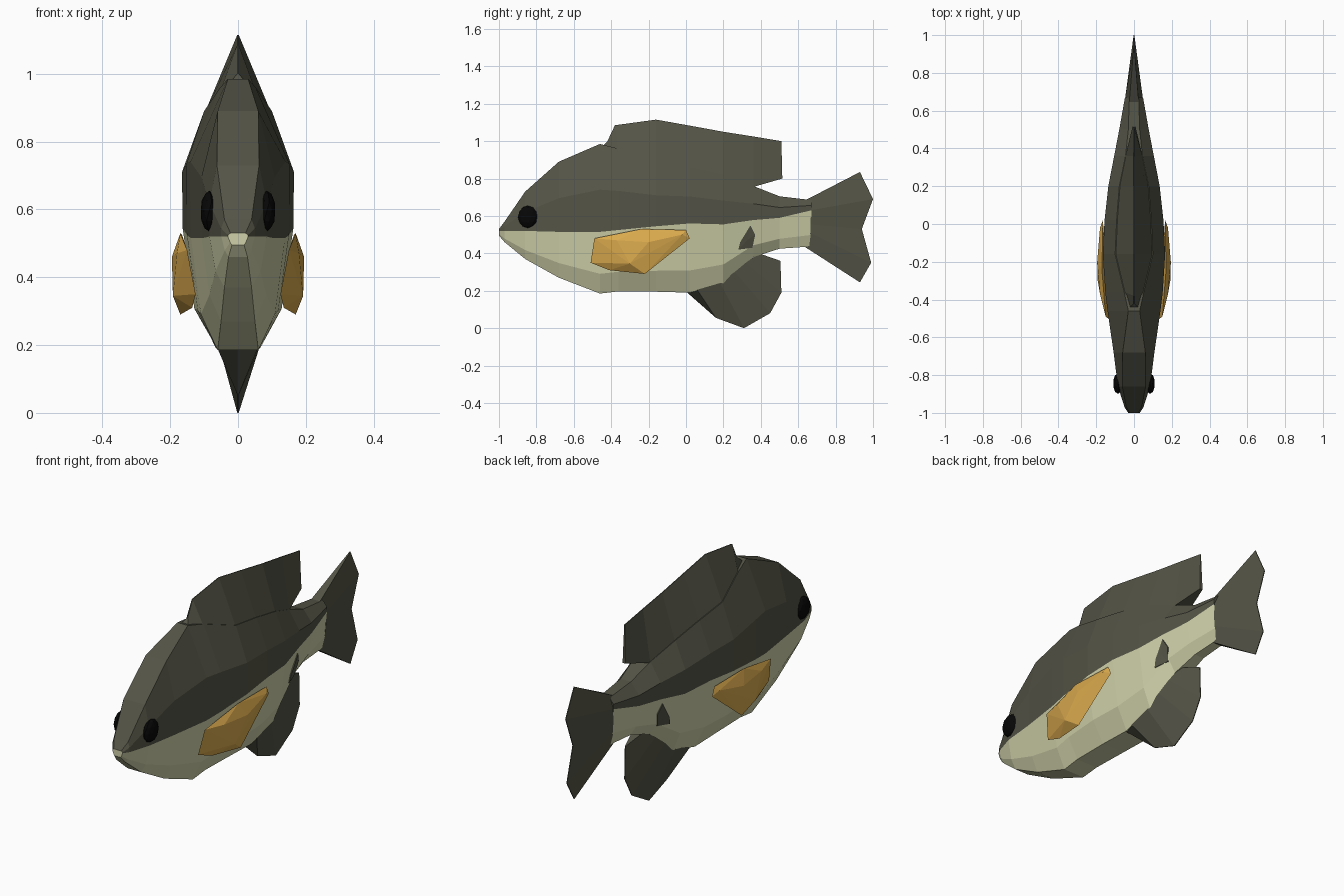
import bpy, bmesh
from mathutils import Vector
from mathutils.bvhtree import BVHTree

if "Cube" in bpy.data.objects:
    bpy.data.objects.remove(bpy.data.objects["Cube"])


def material(name, rgb):
    m = bpy.data.materials.new(name)
    m.diffuse_color = (*rgb, 1)
    m.use_nodes = True
    m.node_tree.nodes["Principled BSDF"].inputs["Base Color"].default_value = m.diffuse_color
    return m


DARK = material("dark olive", (0.088, 0.088, 0.062))
CREAM = material("pale cream", (0.63, 0.64, 0.40))
AMBER = material("amber", (0.70, 0.40, 0.075))
BLACK = material("black", (0.002, 0.002, 0.002))


def make(name, bm, *mats):
    bmesh.ops.recalc_face_normals(bm, faces=bm.faces)
    me = bpy.data.meshes.new(name)
    bm.to_mesh(me)
    bm.free()
    for m in mats:
        me.materials.append(m)
    ob = bpy.data.objects.new(name, me)
    bpy.context.collection.objects.link(ob)
    return ob


# Body stations: y, top z, colour line z, bottom z, widest half width, top half width, bottom half width
STATIONS = [
    (-1.00, 0.53, 0.52, 0.495, 0.030, 0.022, 0.018),
    (-0.97, 0.57, 0.52, 0.460, 0.050, 0.040, 0.028),
    (-0.86, 0.73, 0.52, 0.370, 0.085, 0.062, 0.040),
    (-0.68, 0.89, 0.515, 0.270, 0.108, 0.060, 0.050),
    (-0.46, 0.985, 0.515, 0.185, 0.140, 0.030, 0.060),
    (-0.36, 0.96, 0.525, 0.197, 0.152, 0.052, 0.062),
    (-0.16, 0.89, 0.545, 0.195, 0.165, 0.100, 0.065),
    (0.02, 0.86, 0.560, 0.190, 0.156, 0.092, 0.065),
    (0.20, 0.82, 0.555, 0.240, 0.136, 0.078, 0.065),
    (0.36, 0.76, 0.578, 0.380, 0.105, 0.045, 0.038),
    (0.50, 0.705, 0.590, 0.425, 0.078, 0.030, 0.028),
    (0.67, 0.685, 0.630, 0.437, 0.048, 0.025, 0.025),
]


def build_body():
    bm = bmesh.new()
    rings = []
    for y, zt, zc, zb, w, wt, wb in STATIONS:
        half = [(wt, zt), (w, zc + 0.48 * (zt - zc)), (w * 0.99, zc),
                (w * 0.78, zb + 0.32 * (zc - zb)), (wb, zb)]
        loop = half + [(-x, z) for x, z in reversed(half)]
        rings.append([bm.verts.new((x, y, z)) for x, z in loop])
    n = len(rings[0])
    for a, b in zip(rings, rings[1:]):
        for i in range(n):
            j = (i + 1) % n
            f = bm.faces.new((a[i], a[j], b[j], b[i]))
            # dark back, pale belly
            f.material_index = 1 if 2 <= i <= 6 else 0
    bm.faces.new(rings[0]).material_index = 1
    bm.faces.new(rings[-1])
    bmesh.ops.recalc_face_normals(bm, faces=bm.faces)
    tree = BVHTree.FromBMesh(bm)
    make("body", bm, DARK, CREAM)
    return tree


def wedge_fin(name, pairs):
    """Fin tapering from a thick base line to a thin outer edge."""
    bm = bmesh.new()
    rows = []
    for (ey, ez), (by, bz, w) in pairs:
        rows.append([bm.verts.new(p) for p in
                     ((w, by, bz), (0.002, ey, ez), (-0.002, ey, ez), (-w, by, bz))])
    for a, b in zip(rows, rows[1:]):
        for i in range(4):
            j = (i + 1) % 4
            bm.faces.new((a[i], a[j], b[j], b[i]))
    bm.faces.new(rows[0])
    bm.faces.new(rows[-1])
    make(name, bm, DARK)


tree = build_body()

# Unpaired fins: (edge y, z), (base y, z, half width)
wedge_fin("dorsal_fin", [
    ((-0.42, 1.00), (-0.45, 0.97, 0.028)),
    ((-0.38, 1.085), (-0.36, 0.95, 0.052)),
    ((-0.16, 1.115), (-0.16, 0.88, 0.100)),
    ((0.02, 1.083), (0.02, 0.85, 0.092)),
    ((0.20, 1.05), (0.20, 0.81, 0.078)),
    ((0.36, 1.025), (0.36, 0.755, 0.045)),
    ((0.51, 1.00), (0.515, 0.80, 0.008))])
wedge_fin("tail_fin", [
    ((0.93, 0.835), (0.63, 0.68, 0.026)),
    ((1.00, 0.69), (0.665, 0.63, 0.047)),
    ((0.94, 0.53), (0.665, 0.555, 0.044)),
    ((0.99, 0.35), (0.665, 0.51, 0.040)),
    ((0.93, 0.245), (0.63, 0.438, 0.026))])
wedge_fin("anal_fin", [
    ((0.01, 0.187), (0.0, 0.20, 0.062)),
    ((0.16, 0.055), (0.06, 0.205, 0.067)),
    ((0.31, 0.0), (0.18, 0.245, 0.069)),
    ((0.45, 0.08), (0.26, 0.30, 0.060)),
    ((0.51, 0.19), (0.32, 0.35, 0.048)),
    ((0.505, 0.36), (0.39, 0.40, 0.030))])

# Paired parts
FIN = [(0.125, -0.51, 0.35), (0.150, -0.49, 0.48), (0.170, -0.24, 0.53),
       (0.165, 0.0, 0.525), (0.165, 0.02, 0.48), (0.170, -0.22, 0.29),
       (0.135, -0.41, 0.31), (0.180, -0.37, 0.47), (0.195, -0.20, 0.46),
       (0.192, -0.30, 0.345), (0.180, -0.02, 0.50), (0.150, -0.20, 0.42)]
SPOT = [(0.28, 0.42), (0.29, 0.46), (0.345, 0.55), (0.37, 0.50), (0.355, 0.43)]

for side, s in (("right", 1), ("left", -1)):
    # pectoral fin slab
    bm = bmesh.new()
    for x, y, z in FIN:
        bm.verts.new((s * x, y, z))
    res = bmesh.ops.convex_hull(bm, input=bm.verts[:])
    loose = [v for v in bm.verts if not v.link_faces]
    bmesh.ops.delete(bm, geom=loose, context='VERTS')
    make(side + "_pectoral_fin", bm, AMBER)

    # faceted eye
    bm = bmesh.new()
    bmesh.ops.create_icosphere(bm, subdivisions=2, radius=1)
    for v in bm.verts:
        v.co = Vector((s * 0.085 + v.co.x * 0.026,
                       -0.845 + v.co.y * 0.054, 0.595 + v.co.z * 0.06))
    make(side + "_eye", bm, BLACK)

    # dark flank spot laid on the body surface
    bm = bmesh.new()
    ring = []
    cy = sum(p[0] for p in SPOT) / len(SPOT)
    cz = sum(p[1] for p in SPOT) / len(SPOT)
    for y, z in SPOT + [(cy, cz)]:
        hit = tree.ray_cast(Vector((s, y, z)), Vector((-s, 0, 0)))[0]
        x = hit.x if hit else s * 0.09
        ring.append([bm.verts.new((x + s * d, y, z)) for d in (0.005, -0.004)])
    mid = ring.pop()
    for i in range(len(ring)):
        a, b = ring[i], ring[(i + 1) % len(ring)]
        bm.faces.new((a[0], b[0], mid[0]))
        bm.faces.new((b[1], a[1], mid[1]))
        bm.faces.new((a[0], a[1], b[1], b[0]))
    make(side + "_flank_spot", bm, DARK)
